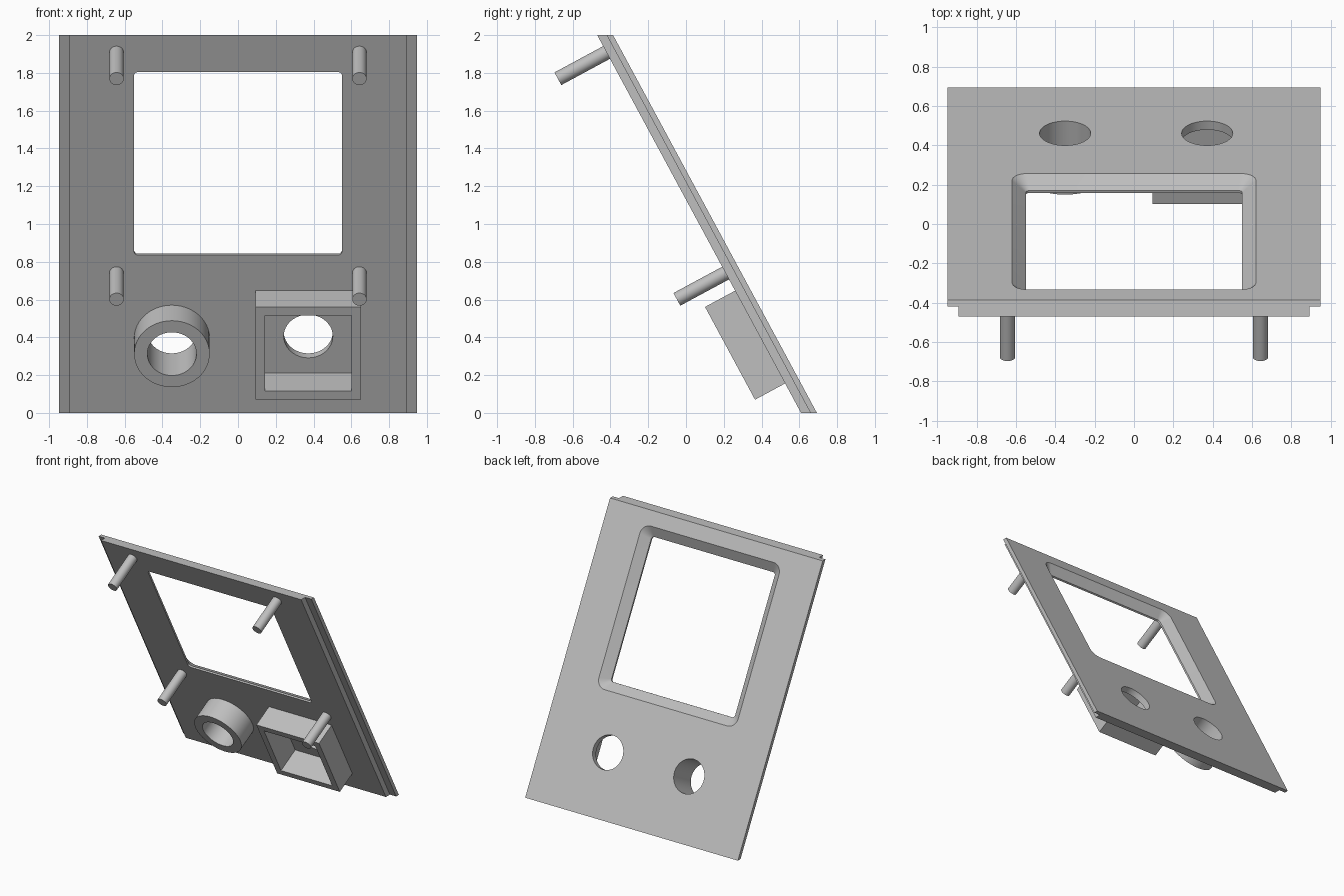
import bpy, bmesh, math
from mathutils import Matrix, Vector

cube = bpy.data.objects.get("Cube")
if cube:
    bpy.data.objects.remove(cube, do_unlink=True)

grey = bpy.data.materials.new("plain grey")
grey.use_nodes = True
colour = (0.52, 0.52, 0.52, 1)
grey.diffuse_color = colour
grey.node_tree.nodes["Principled BSDF"].inputs["Base Color"].default_value = colour

# Panel frame: x across, v up the slope, d depth behind the outer face
FOOT = 0.693
RISE = Vector((0, -1.079, 2))
UP = RISE.normalized()
OUT = Vector((1, 0, 0)).cross(UP) * -1
if OUT.y < 0:
    OUT = -OUT
THICK, STEP = 0.074, 0.03
HOLE_V, HOLE_R = 0.488, 0.13


def at(x, v, d):
    return Vector((x, FOOT, 0)) + UP * v - OUT * d


def circle(x, v, r, n=48):
    return [(x + r * math.cos(i * math.tau / n), v + r * math.sin(i * math.tau / n))
            for i in range(n)]


def rectangle(x, v, half, radius=0, n=8):
    """Square outline, with rounded corners when a radius is given."""
    points = []
    for k, (sx, sv) in enumerate([(1, 1), (-1, 1), (-1, -1), (1, -1)]):
        steps = n if radius else 0
        for i in range(steps + 1):
            a = (k + i / max(steps, 1)) * math.pi / 2
            points.append((x + sx * (half - radius) + radius * math.cos(a),
                           v + sv * (half - radius) + radius * math.sin(a)))
    return points


def finish(name, bm):
    bmesh.ops.recalc_face_normals(bm, faces=bm.faces)
    mesh = bpy.data.meshes.new(name)
    bm.to_mesh(mesh)
    bm.free()
    mesh.materials.append(grey)
    obj = bpy.data.objects.new(name, mesh)
    bpy.context.collection.objects.link(obj)
    return obj


def activate(obj):
    bpy.ops.object.select_all(action='DESELECT')
    obj.select_set(True)
    bpy.context.view_layer.objects.active = obj


def smooth(obj):
    activate(obj)
    bpy.ops.object.shade_smooth_by_angle(angle=math.radians(30))


def loft(name, sections, ring=False):
    """Join (outline, depth) sections; a ring closes on itself, else caps."""
    bm = bmesh.new()
    loops = [[bm.verts.new(at(x, v, d)) for x, v in outline] for outline, d in sections]
    pairs = list(zip(loops, loops[1:]))
    if ring:
        pairs.append((loops[-1], loops[0]))
    else:
        bm.faces.new(loops[0])
        bm.faces.new(loops[-1])
    for a, b in pairs:
        for i in range(len(a)):
            j = (i + 1) % len(a)
            bm.faces.new((a[i], a[j], b[j], b[i]))
    return finish(name, bm)


def collar(name, outer, inner, far):
    obj = loft(name, [(outer, THICK), (outer, far), (inner, far), (inner, THICK)], ring=True)
    smooth(obj)


# Sloping panel with stepped side edges and level ends
bm = bmesh.new()
half = [(0.947, 0), (0.947, STEP), (0.891, STEP), (0.891, THICK)]
profile = half + [(-x, d) for x, d in reversed(half)]
face = bm.faces.new([bm.verts.new((x, FOOT - d / OUT.y, 0)) for x, d in profile])
grown = bmesh.ops.extrude_face_region(bm, geom=[face])
bmesh.ops.translate(bm, vec=RISE, verts=[g for g in grown["geom"]
                                         if isinstance(g, bmesh.types.BMVert)])
panel = finish("panel", bm)

# Openings: bevelled window, two round holes, square recess
LEFT_X, RIGHT_X, BOX_V = 0.372, -0.35, 0.496
cutters = [
    loft("window_cutter", [(rectangle(0, 1.54, 0.634, 0.085), -0.012),
                           (rectangle(0, 1.54, 0.55, 0.02), 0.06),
                           (rectangle(0, 1.54, 0.55, 0.02), 0.12)]),
    loft("left_hole_cutter", [(circle(LEFT_X, HOLE_V, HOLE_R), -0.05),
                              (circle(LEFT_X, HOLE_V, HOLE_R), 0.12)]),
    loft("right_hole_cutter", [(circle(RIGHT_X, HOLE_V, HOLE_R), -0.05),
                               (circle(RIGHT_X, HOLE_V, HOLE_R), 0.12)]),
    loft("recess_cutter", [(rectangle(LEFT_X, BOX_V, 0.228), 0.05),
                           (rectangle(LEFT_X, BOX_V, 0.228), 0.12)]),
]
for cutter in cutters:
    cutter.hide_render = True
    activate(panel)
    mod = panel.modifiers.new("opening", 'BOOLEAN')
    mod.operation = 'DIFFERENCE'
    mod.solver = 'EXACT'
    mod.object = cutter
    bpy.ops.object.modifier_apply(modifier=mod.name)
for cutter in cutters:
    bpy.data.objects.remove(cutter, do_unlink=True)
smooth(panel)

# Round and square collars behind the holes
collar("round_collar", circle(RIGHT_X, HOLE_V, 0.2), circle(RIGHT_X, HOLE_V, HOLE_R), 0.247)
collar("square_collar", rectangle(LEFT_X, BOX_V, 0.279), rectangle(LEFT_X, BOX_V, 0.228), 0.255)

# Four mounting pegs
for side, x in (("left", 0.643), ("right", -0.643)):
    for level, v in (("upper", 2.208), ("lower", 0.881)):
        outline = circle(x, v, 0.038, 32)
        smooth(loft(f"{level}_{side}_peg", [(outline, THICK - 0.01), (outline, 0.367)]))
